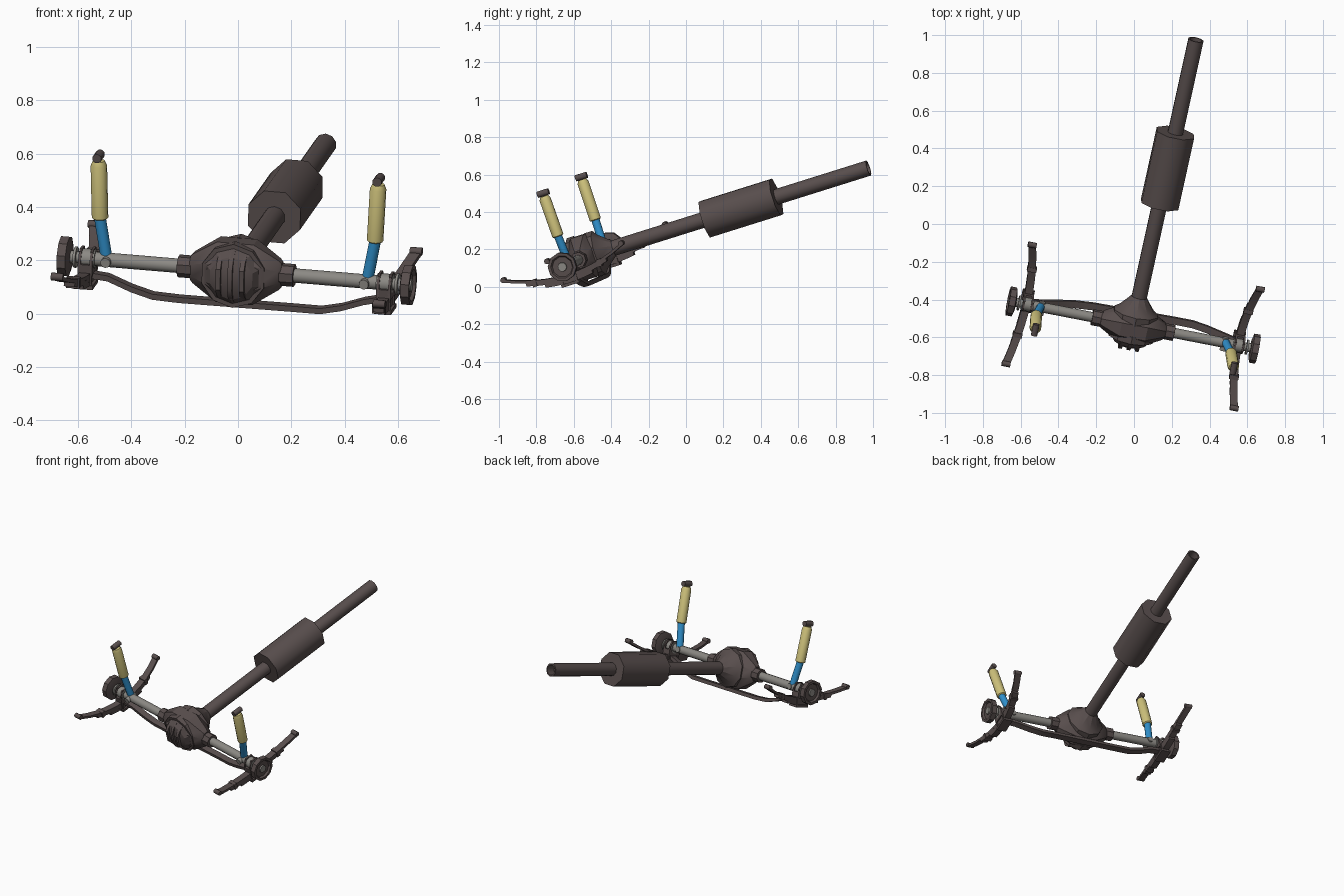
import bpy, bmesh, math
from mathutils import Vector, Matrix

if "Cube" in bpy.data.objects:
    bpy.data.objects.remove(bpy.data.objects["Cube"])

# Local frame: X along axle, Y along drive shaft, Z along shocks; whole assembly is tilted
X = Vector((.979, -.19, -.082)).normalized()
Y = Vector((.192, .936, .294))
Y = (Y - X * Y.dot(X)).normalized()
Z = X.cross(Y)
M = Matrix((X, Y, Z)).transposed().to_4x4()
M.translation = Vector((-.005, -.535, .161))


def material(name, c):
    m = bpy.data.materials.new(name)
    m.diffuse_color = (*c, 1)
    m.use_nodes = True
    m.node_tree.nodes["Principled BSDF"].inputs["Base Color"].default_value = m.diffuse_color
    return m


DARK = material("dark_brown_metal", (.098, .076, .074))
GREY = material("grey_steel", (.26, .25, .23))
YEL = material("yellow_paint", (.62, .54, .20))
BLUE = material("blue_paint", (.03, .28, .60))


def finish(bm, name, mat, angle=30):
    bmesh.ops.recalc_face_normals(bm, faces=bm.faces)
    me = bpy.data.meshes.new(name)
    bm.to_mesh(me)
    bm.free()
    me.transform(M)
    me.materials.append(mat)
    for p in me.polygons:
        p.use_smooth = True
    me.set_sharp_from_angle(angle=math.radians(angle))
    ob = bpy.data.objects.new(name, me)
    bpy.context.collection.objects.link(ob)
    return ob


def lathe(name, mat, origin, axis, profile, n=12, angle=50, squash=None):
    """Revolve (distance, radius) pairs around axis."""
    bm = bmesh.new()
    origin, axis = Vector(origin), Vector(axis).normalized()
    ref = Vector((0, 0, 1)) if abs(axis.z) < .8 else Vector((0, 1, 0))
    a = axis.cross(ref).normalized()
    b = a.cross(axis)
    rings = []
    for d, r in profile:
        ring = []
        for i in range(n):
            t = 2 * math.pi * (i + .5) / n
            p = axis * d + (a * math.cos(t) + b * math.sin(t)) * r
            if squash:
                p = Vector(u * v for u, v in zip(p, squash))
            ring.append(bm.verts.new(origin + p))
        rings.append(ring)
    for r0, r1 in zip(rings, rings[1:]):
        for i in range(n):
            j = (i + 1) % n
            bm.faces.new((r0[i], r0[j], r1[j], r1[i]))
    bm.faces.new(rings[0])
    bm.faces.new(rings[-1])
    return finish(bm, name, mat, angle)


def rod(name, mat, p, q, r, n=12):
    d = Vector(q) - Vector(p)
    return lathe(name, mat, p, d, [(0, r), (d.length, r)], n)


def strip(name, mat, pts, w, u):
    """Rectangular bar through pts with half-width vector w and half-thickness vector u."""
    bm = bmesh.new()
    w, u = Vector(w), Vector(u)
    rings = [[bm.verts.new(Vector(p) + o) for o in (w + u, u - w, -w - u, w - u)] for p in pts]
    for r0, r1 in zip(rings, rings[1:]):
        for i in range(4):
            j = (i + 1) % 4
            bm.faces.new((r0[i], r0[j], r1[j], r1[i]))
    bm.faces.new(rings[0])
    bm.faces.new(rings[-1])
    return finish(bm, name, mat)


def box(name, mat, c, h):
    c = Vector(c)
    return strip(name, mat, [c - Vector((0, h[1], 0)), c + Vector((0, h[1], 0))], (h[0], 0, 0), (0, 0, h[2]))


# Drive shaft with large middle section and hollow end
lathe("drive_shaft", DARK, (0, 0, 0), (0, 1, 0),
      [(.08, .042), (1.618, .042), (1.618, .033), (1.56, .033)], 10)
lathe("shaft_drum", DARK, (0, 0, 0), (0, 1, 0), [(.685, .108), (1.09, .108)], 8)

# Differential housing, front cover, cover ribs and pinion cone
lathe("differential_housing", DARK, (0, 0, 0), (1, 0, 0),
      [(-.175, .05), (-.165, .062), (-.07, .128), (.07, .128), (.165, .062), (.175, .05)],
      8, 30, (1, .75, 1))
lathe("differential_cover", DARK, (0, 0, 0), (0, -1, 0),
      [(.03, .125), (.07, .125), (.07, .108), (.1, .085), (.117, .045)], 10, 25)
for x in (-.045, 0, .045):
    k = .1 - abs(x) * .3
    strip("cover_rib", DARK, [(x, -.07, -k), (x, -.103, -k * .75), (x, -.121, -.04),
                              (x, -.121, .04), (x, -.103, k * .75), (x, -.07, k)],
          (.009, 0, 0), (0, .008, 0))
lathe("pinion_housing", DARK, (0, 0, 0), (0, 1, 0),
      [(.03, .122), (.075, .122), (.095, .095), (.14, .058), (.16, .043)], 10, 25)

# Anti-roll bar slung under the axle
strip("roll_bar", DARK,
      [(-.56, -.005, -.06), (-.49, 0, -.068), (-.40, .006, -.105), (-.32, .012, -.129), (-.22, .018, -.135),
       (.22, .026, -.135), (.32, .026, -.135), (.40, .02, -.115), (.49, .01, -.08), (.56, 0, -.06)],
      (0, .019, 0), (0, 0, .011))

for s, side in ((-1, "left"), (1, "right")):
    ax = (s, 0, 0)
    # Axle tube, collar, stub and hub
    lathe(side + "_axle_collar", DARK, (0, 0, 0), ax, [(.15, .043), (.222, .043)], 8, 30)
    lathe(side + "_axle_tube", GREY, (0, 0, 0), ax, [(.2, .027), (.56, .027)])
    lathe(side + "_axle_stub", GREY, (0, 0, 0), ax,
          [(.54, .036), (.60, .036), (.60, .022), (.612, .022), (.612, .04),
           (.622, .04), (.622, .024), (.645, .024)])
    lathe(side + "_hub", DARK, (0, 0, 0), ax,
          [(.635, .05), (.642, .078), (.675, .078), (.675, .062), (.663, .055), (.663, .03)], 10, 30)
    lathe(side + "_hub_cap", GREY, (0, 0, 0), ax, [(.65, .026), (.672, .024)], 10)

    # Shock absorber: blue rod, yellow body, end eyes
    low, mid, top = (s * .5, .005, .005), (s * .527, 0, .16), (s * .536, -.005, .388)
    lathe(side + "_shock_rod", BLUE, low, Vector(mid) - Vector(low), [(0, .022), (.165, .022)])
    d = Vector(top) - Vector(mid)
    lathe(side + "_shock_body", YEL, mid, d,
          [(0, .026), (.004, .031), (d.length - .018, .031), (d.length, .023)], 12)
    rod(side + "_shock_top_eye", DARK, (s * .537, -.036, .405), (s * .537, .028, .405), .018, 8)
    rod(side + "_shock_base", GREY, (s * .495, -.042, 0), (s * .495, .03, 0), .019, 10)

    # Leaf spring: stacked leaves following one bowed curve
    def path(t, drop=0):
        k = 1 - t * t
        return Vector((s * (.617 - .045 * k), .337 * t, .02 - .075 * k - drop))

    for i, reach in enumerate((1, .68, .4)):
        pts = [path(reach * (j / 5 - 1), .015 * i) for j in range(11)]
        strip(side + "_spring_leaf", DARK, pts, (.021, 0, 0), (0, 0, .008))
    for t in (-1, 1):
        p = path(t) + Vector((0, 0, .006))
        rod(side + "_spring_eye", DARK, p - Vector((.023, 0, 0)), p + Vector((.023, 0, 0)), .015, 8)
        box(side + "_spring_clip", DARK, path(t * .55, .007), (.025, .012, .02))

    # Spring seat clamped to the axle
    box(side + "_spring_seat", DARK, (s * .572, 0, -.033), (.028, .045, .02))
    box(side + "_clamp_plate", DARK, (s * .572, 0, -.1), (.032, .05, .008))
    for x in (-.022, .022):
        strip(side + "_u_bolt", DARK,
              [(s * .572 + x, -.04, -.1), (s * .572 + x, -.04, 0), (s * .572 + x, -.022, .036),
               (s * .572 + x, .022, .036), (s * .572 + x, .04, 0), (s * .572 + x, .04, -.1)],
              (.005, 0, 0), (0, .005, .004))
